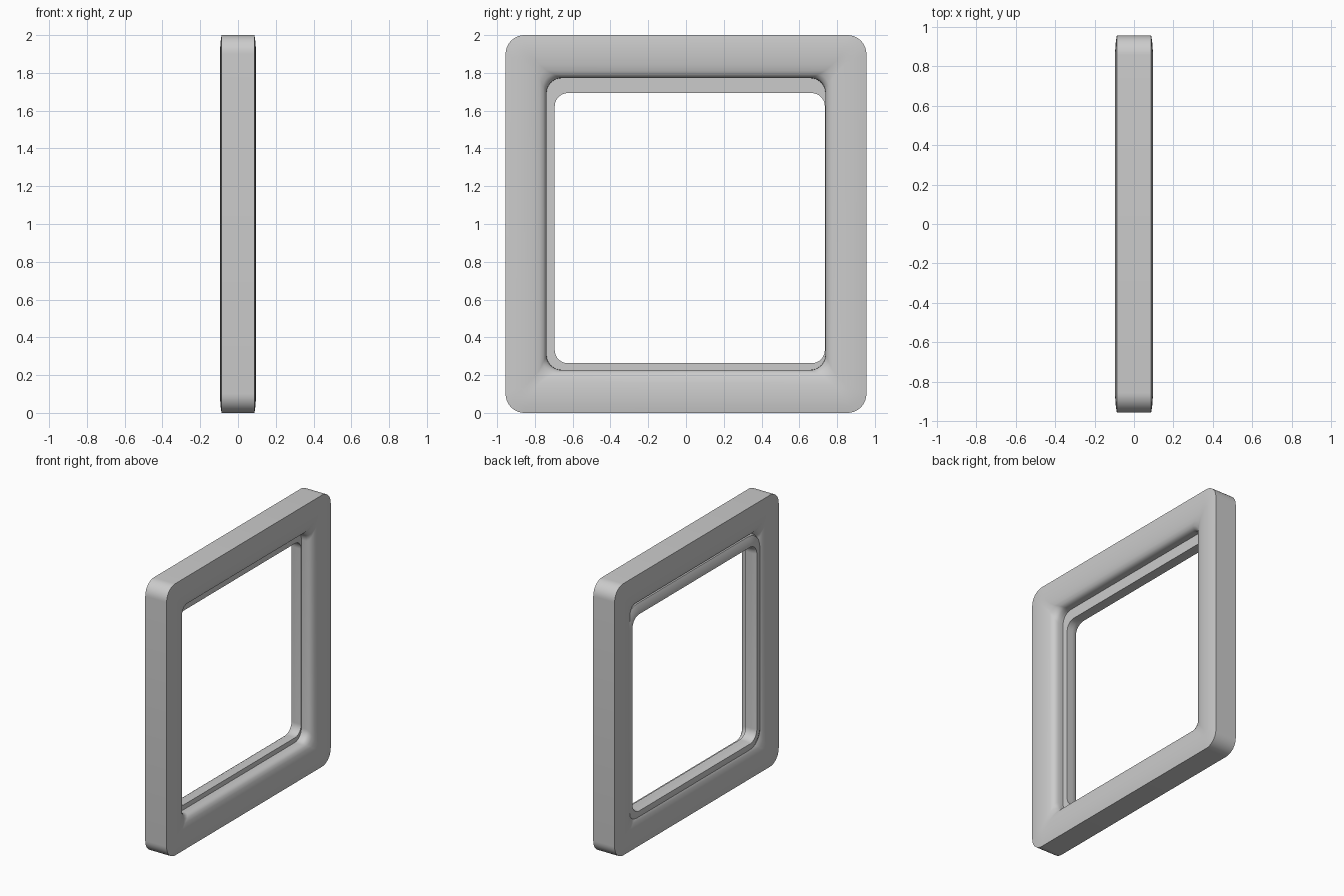
import bpy, bmesh, math

if "Cube" in bpy.data.objects:
    bpy.data.objects.remove(bpy.data.objects["Cube"])


def ring_points(hy, hz, r, x, cy, cz, seg=10):
    """Rounded rectangle in the YZ plane at depth x."""
    pts = []
    corners = [(1, 1, 0), (-1, 1, 90), (-1, -1, 180), (1, -1, 270)]
    for sy, sz, start in corners:
        for i in range(seg + 1):
            a = math.radians(start + 90 * i / seg)
            pts.append((x,
                        cy + sy * (hy - r) + r * math.cos(a),
                        cz + sz * (hz - r) + r * math.sin(a)))
    return pts


def sweep(name, rings, cy, cz):
    """Join a closed loop of rounded rectangles (hy, hz, r, x) into a frame."""
    bm = bmesh.new()
    loops = [[bm.verts.new(p) for p in ring_points(*ring, cy, cz)] for ring in rings]
    n = len(loops[0])
    for k, a in enumerate(loops):
        b = loops[(k + 1) % len(loops)]
        for i in range(n):
            j = (i + 1) % n
            bm.faces.new((a[i], a[j], b[j], b[i]))
    bmesh.ops.recalc_face_normals(bm, faces=bm.faces[:])
    mesh = bpy.data.meshes.new(name)
    bm.to_mesh(mesh)
    bm.free()
    obj = bpy.data.objects.new(name, mesh)
    bpy.context.collection.objects.link(obj)
    bpy.ops.object.select_all(action='DESELECT')
    obj.select_set(True)
    bpy.context.view_layer.objects.active = obj
    bpy.ops.object.shade_smooth_by_angle(angle=math.radians(30))
    return obj


# Moulded outer frame: inset from the outer edge, half depth, corner radius
profile = [(0, .087, .10), (.03, .092, .085), (.07, .095, .06), (.11, .094, .035),
           (.15, .090, .03), (.18, .083, .04), (.200, .073, .06),
           (.211, .059, .073), (.216, .042, .08), (.217, .02, .08)]
front_side = [(.955 - d, 1.0 - d * 1.05, r, x) for d, x, r in profile]
back_side = [(hy, hz, r, -x) for hy, hz, r, x in reversed(front_side)]
sweep("outer_frame", front_side + back_side, 0, 1.0)

# Inner lip in the rear half of the opening, set slightly off centre
lip = [(.715, 0), (.715, -.045), (.717, -.070), (.724, -.084), (.760, -.082),
       (.795, -.066), (.810, -.040), (.810, 0)]
sweep("inner_lip", [(h, h, .07 + (h - .715), x) for h, x in lip], .02, .978)
